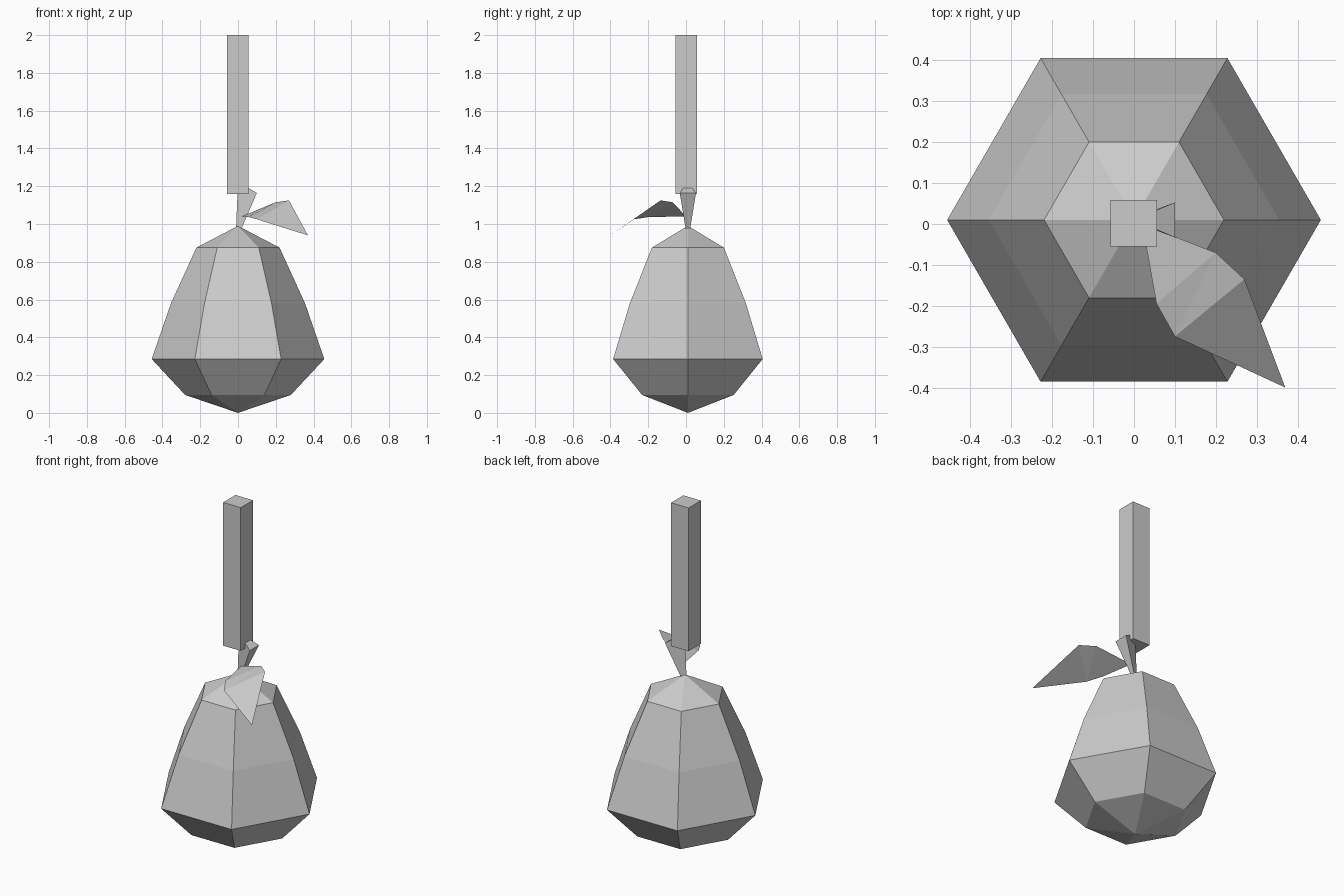
import bpy, bmesh, math

if "Cube" in bpy.data.objects:
    bpy.data.objects.remove(bpy.data.objects["Cube"])

grey = bpy.data.materials.new("plain grey")
grey.diffuse_color = (0.6, 0.6, 0.6, 1)
grey.use_nodes = True
grey.node_tree.nodes["Principled BSDF"].inputs["Base Color"].default_value = grey.diffuse_color


def build(name, verts, faces, closed=True):
    """Make a flat-shaded object from a few points and faces."""
    mesh = bpy.data.meshes.new(name)
    mesh.from_pydata(verts, [], faces)
    mesh.materials.append(grey)
    bm = bmesh.new()
    bm.from_mesh(mesh)
    if closed:
        bmesh.ops.recalc_face_normals(bm, faces=bm.faces)
    bm.to_mesh(mesh)
    bm.free()
    obj = bpy.data.objects.new(name, mesh)
    bpy.context.collection.objects.link(obj)
    return obj


def prism(name, bottom, top):
    """Join two outlines with the same number of points into a solid."""
    n = len(bottom)
    sides = [(i, (i + 1) % n, n + (i + 1) % n, n + i) for i in range(n)]
    return build(name, bottom + top,
                 sides + [tuple(range(n))[::-1], tuple(range(n, 2 * n))])


# Fruit body: six-sided lathe with pointed ends
SIDES, CY = 6, 0.01
rings = [(0.28, 0.095), (0.457, 0.285), (0.355, 0.58), (0.22, 0.875)]
verts = [(r * math.cos(math.tau * i / SIDES), CY + r * math.sin(math.tau * i / SIDES), z)
         for r, z in rings for i in range(SIDES)]
low, high = len(verts), len(verts) + 1
verts += [(0, CY, 0), (0, CY, 0.99)]
faces = []
for i in range(SIDES):
    j = (i + 1) % SIDES
    for k in range(len(rings) - 1):
        a, b = k * SIDES, (k + 1) * SIDES
        faces.append((a + i, a + j, b + j, b + i))
    last = (len(rings) - 1) * SIDES
    faces += [(low, j, i), (high, last + i, last + j)]
build("fruit_body", verts, faces)

# Stem: three-sided, flaring and leaning to the right
prism("stem",
      [(0.018, -0.002, 0.975), (0.018, 0.022, 0.975), (-0.01, 0.01, 0.985)],
      [(0.1, -0.033, 1.165), (0.1, 0.053, 1.165), (0.0, 0.01, 1.222)])

# Leaf: single folded sheet with a drooping tip
build("leaf",
      [(0.02, 0.0, 1.04), (0.055, -0.195, 1.037), (0.1, -0.275, 1.025),
       (0.37, -0.4, 0.94), (0.27, -0.135, 1.125), (0.2, -0.07, 1.115)],
      [(0, 1, 5), (1, 2, 5), (2, 4, 5), (2, 3, 4)], closed=False)

# Hanging post: square column above the stem
square = [(-0.058, -0.055), (0.056, -0.055), (0.056, 0.059), (-0.058, 0.059)]
prism("hanging_post", [(x, y, 1.16) for x, y in square],
      [(x, y, 2.0) for x, y in square])
